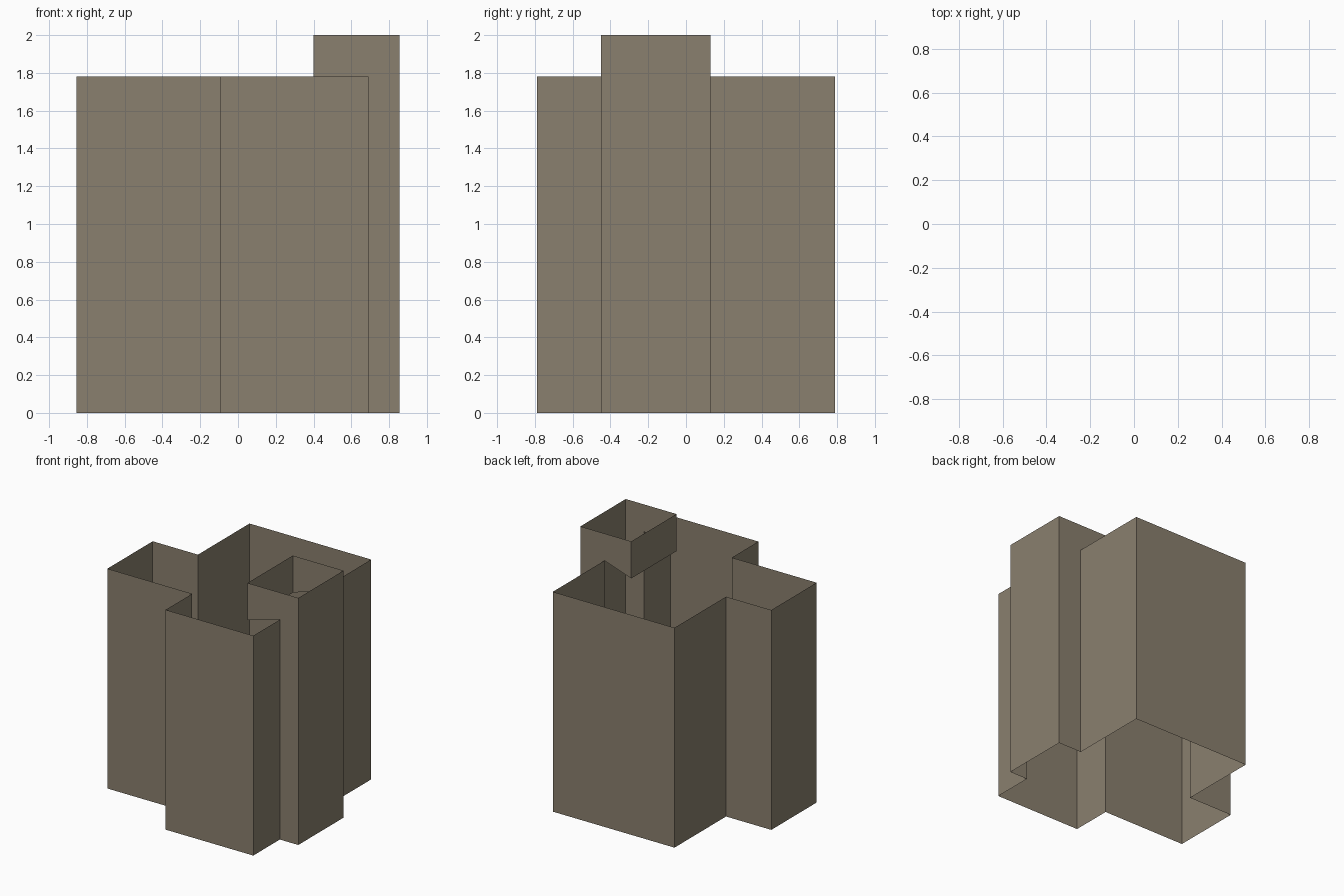
import bpy, bmesh

if "Cube" in bpy.data.objects:
    bpy.data.objects.remove(bpy.data.objects["Cube"])

EAVE = 1.78   # top of the main walls
TOP = 2.0     # top of the tower
DROP = 1.70   # lower edge of the tower sides that hang inside the shell

stone = bpy.data.materials.new("grey_brown_wall")
stone.diffuse_color = (0.255, 0.216, 0.158, 1.0)
stone.use_nodes = True
stone.node_tree.nodes["Principled BSDF"].inputs["Base Color"].default_value = stone.diffuse_color


def make_object(name, polygons):
    """Build one flat-shaded object of open wall sheets."""
    bm = bmesh.new()
    for poly in polygons:
        bm.faces.new([bm.verts.new(p) for p in poly])
    bmesh.ops.remove_doubles(bm, verts=bm.verts, dist=0.0001)
    mesh = bpy.data.meshes.new(name)
    bm.to_mesh(mesh)
    bm.free()
    mesh.materials.append(stone)
    obj = bpy.data.objects.new(name, mesh)
    bpy.context.collection.objects.link(obj)
    return obj


def wall(a, b, z0, z1):
    """Upright rectangle from plan point a to b, facing right of travel."""
    return [(*a, z0), (*b, z0), (*b, z1), (*a, z1)]


# Main walls: counter-clockwise footprint, open at top and bottom,
# running from the tower's back corner round to its front corner
plan = [(0.64, 0.13), (0.64, 0.79), (-0.45, 0.79), (-0.45, 0.13),
        (-0.855, 0.13), (-0.855, -0.45), (-0.095, -0.45),
        (-0.095, -0.79), (0.69, -0.79), (0.69, -0.45)]
make_object("main_walls", [wall(a, b, 0, EAVE) for a, b in zip(plan, plan[1:])])

# Tower: the outer side reaches the ground, the inner part hangs over the shell
xl, xr, yf, yb = 0.40, 0.855, -0.45, 0.13


def stepped_side(y, x_step):
    """Tower side with a full-height strip right of x_step."""
    return [(xl, y, DROP), (x_step, y, EAVE), (x_step, y, 0),
            (xr, y, 0), (xr, y, TOP), (xl, y, TOP)]


make_object("tower_walls", [
    stepped_side(yf, 0.69),
    wall((xr, yf), (xr, yb), 0, TOP),
    stepped_side(yb, 0.64)[::-1],
    wall((xl, yb), (xl, yf), DROP, TOP),
])
